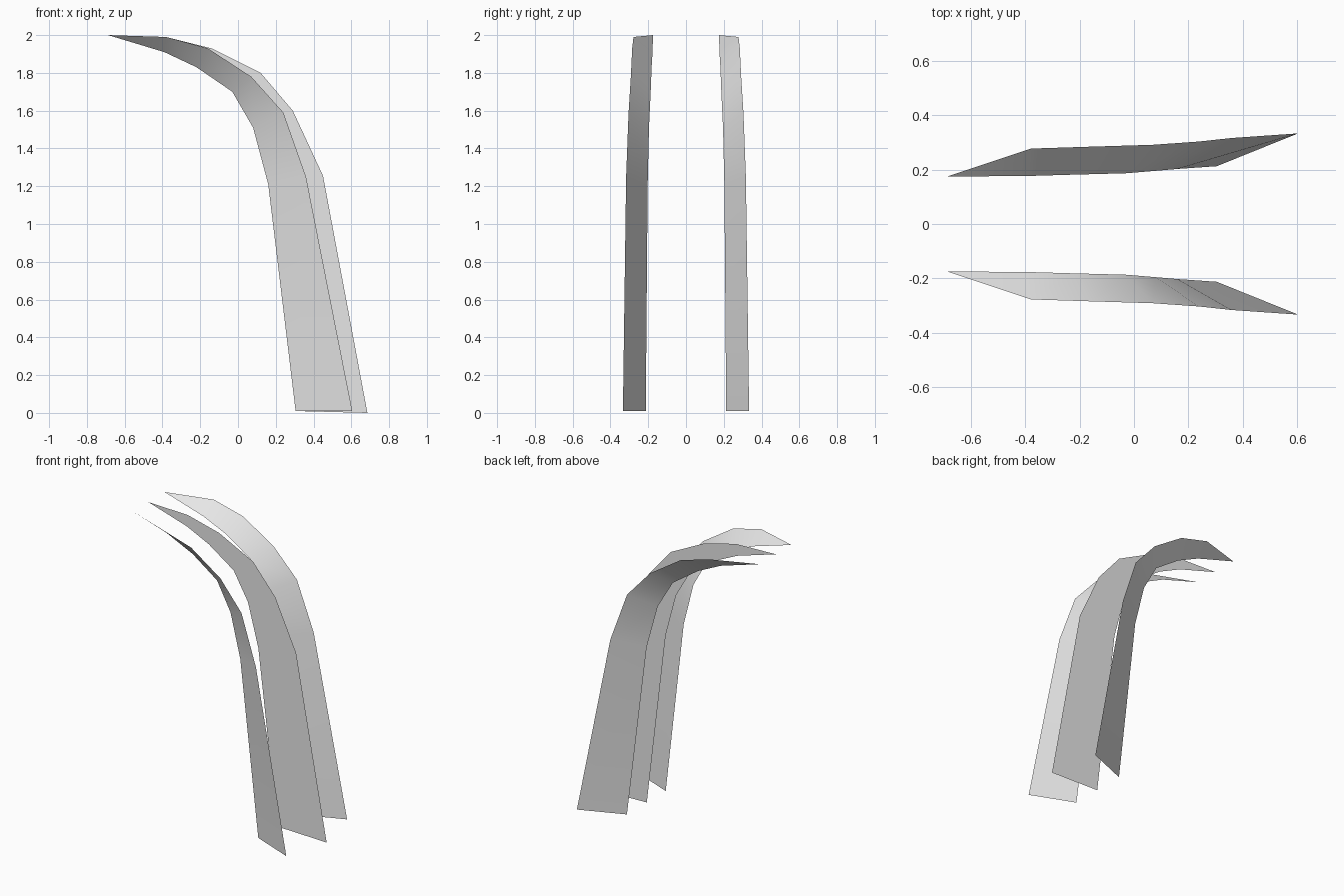
import bpy

if "Cube" in bpy.data.objects:
    bpy.data.objects.remove(bpy.data.objects["Cube"])

grey = bpy.data.materials.new("light grey")
grey.diffuse_color = (0.8, 0.8, 0.8, 1)
grey.use_nodes = True
grey.node_tree.nodes["Principled BSDF"].inputs["Base Color"].default_value = grey.diffuse_color

# Edge profiles from root to tip: (x, z)
INNER = [(0.305, 0.01), (0.16, 1.21), (0.08, 1.51), (-0.03, 1.70), (-0.22, 1.83), (-0.39, 1.91)]
SIDE_OUTER = [(0.605, 0.01), (0.36, 1.25), (0.24, 1.59), (0.07, 1.78), (-0.16, 1.93), (-0.38, 1.99)]
MID_OUTER = [(0.685, 0.0), (0.45, 1.255), (0.29, 1.60), (0.12, 1.80), (-0.14, 1.93), (-0.38, 1.99)]
TIP = (-0.688, 2.0)

# Distance of each side-blade edge from the centre plane
INNER_Y = [0.213, 0.203, 0.196, 0.187, 0.182, 0.177]
OUTER_Y = [0.334, 0.317, 0.304, 0.292, 0.285, 0.278]


def blade(name, outer, inner_y, outer_y, tip_y, sign=1):
    """Single curved sheet: quads between both edges, closed by a pointed tip."""
    verts = []
    for (ix, iz), (ox, oz), iy, oy in zip(INNER, outer, inner_y, outer_y):
        verts += [(ix, sign * iy, iz), (ox, sign * oy, oz)]
    verts.append((TIP[0], sign * tip_y, TIP[1]))
    n = len(INNER)
    faces = [(2*i, 2*i + 1, 2*i + 3, 2*i + 2) for i in range(n - 1)]
    faces.append((2*n - 2, 2*n - 1, 2*n))
    if sign > 0:
        faces = [f[::-1] for f in faces]
    mesh = bpy.data.meshes.new(name)
    mesh.from_pydata(verts, [], faces)
    mesh.materials.append(grey)
    mesh.shade_smooth()
    obj = bpy.data.objects.new(name, mesh)
    bpy.context.collection.objects.link(obj)


# Two flared side blades and one flat middle blade
blade("front_blade", SIDE_OUTER, INNER_Y, OUTER_Y, 0.175, -1)
blade("back_blade", SIDE_OUTER, INNER_Y, OUTER_Y, 0.175, 1)
flat = [0.005] * len(INNER)
blade("middle_blade", MID_OUTER, flat, flat, 0.005, -1)
